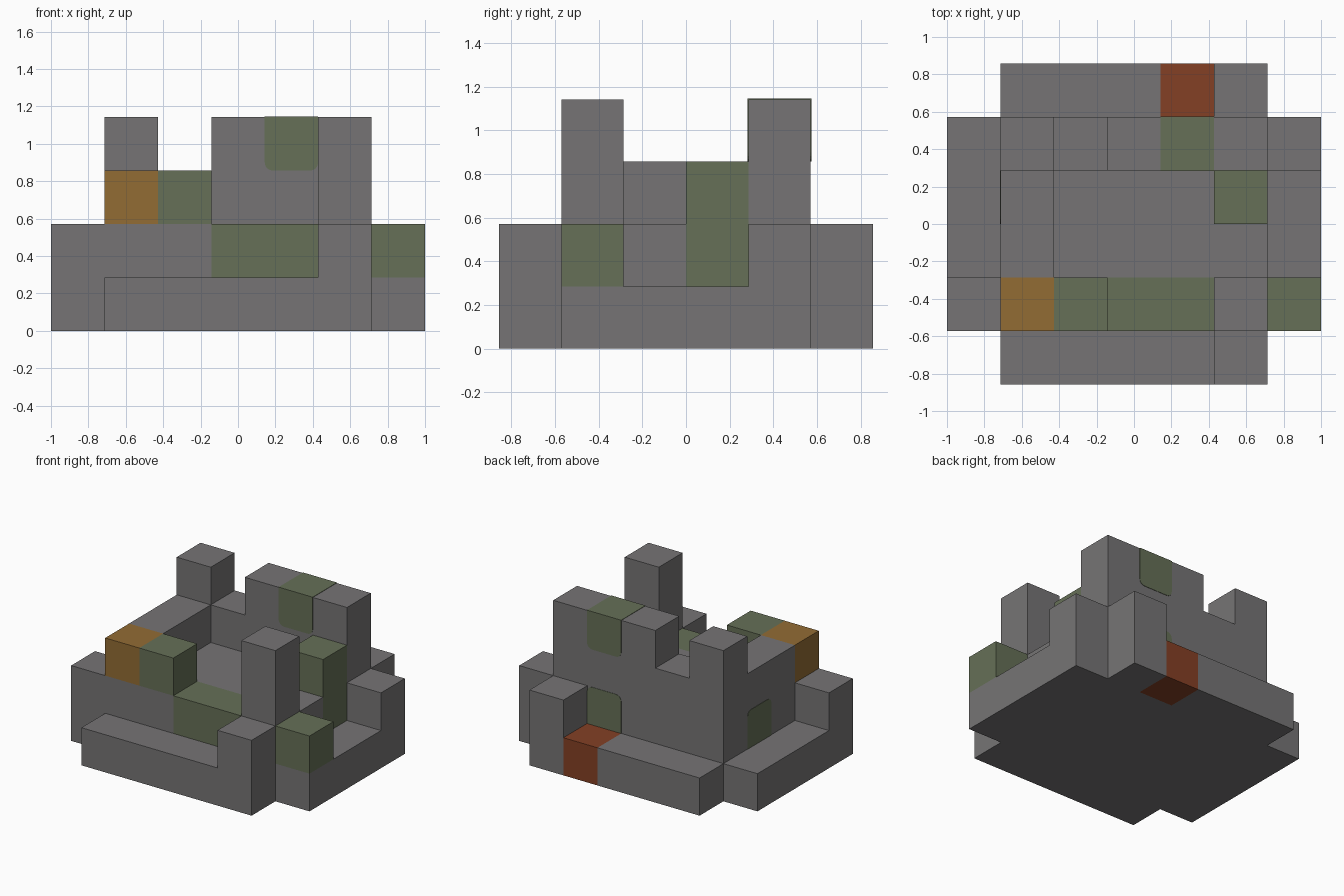
import bpy
import bmesh
from mathutils import Vector

U = 2 / 7                             # edge length of one block
ORIGIN = Vector((-3.5, -3, 0))        # grid corner, in blocks
SKIN = 0.01                           # patch stand-off, in blocks

cube = bpy.data.objects.get("Cube")
if cube:
    bpy.data.objects.remove(cube, do_unlink=True)


def material(name, rgb):
    mat = bpy.data.materials.new(name)
    mat.use_nodes = True
    colour = (*rgb, 1)
    mat.diffuse_color = colour
    bsdf = mat.node_tree.nodes["Principled BSDF"]
    bsdf.inputs["Base Color"].default_value = colour
    bsdf.inputs["Roughness"].default_value = 0.9
    return mat


STONE = material("grey stone", (0.18, 0.175, 0.178))
MOSS = material("moss green", (0.133, 0.162, 0.095))
OCHRE = material("ochre", (0.29, 0.15, 0.034))
RUST = material("rust red", (0.23, 0.051, 0.018))


def block(name, low, high, mat=STONE, round_axis=None, round_top=False):
    """Box between two grid corners; optionally rounds its top or bottom
    pair of edges that run along round_axis."""
    low, high = Vector(low), Vector(high)
    size, centre = high - low, (low + high) / 2
    bm = bmesh.new()
    bmesh.ops.create_cube(bm, size=1)
    for v in bm.verts:
        v.co = (ORIGIN + centre + v.co * size) * U
    if round_axis is not None:
        mid = centre.z * U
        edges = []
        for e in bm.edges:
            a, b = (v.co for v in e.verts)
            along = abs((a - b)[round_axis]) > 0.0001
            if along and (a.z > mid) == round_top:
                edges.append(e)
        bmesh.ops.bevel(bm, geom=edges, offset=0.15 * U, segments=4,
                        profile=0.5, affect='EDGES')
    mesh = bpy.data.meshes.new(name)
    bm.to_mesh(mesh)
    bm.free()
    mesh.materials.append(mat)
    obj = bpy.data.objects.new(name, mesh)
    bpy.context.collection.objects.link(obj)
    return obj


# Foundation with a step along the front and the back
block("foundation", (0, 1, 0), (7, 5, 1))
block("front_step", (1, 0, 0), (6, 1, 1))
block("back_step_right", (1, 5, 0), (4, 6, 1))
block("back_step_rust", (4, 5, 0), (5, 6, 1), RUST)
block("back_step_left", (5, 5, 0), (6, 6, 1))

# Low corner posts
block("front_post", (5, 0, 1), (6, 1, 2))
block("back_post", (5, 5, 1), (6, 6, 2))
block("left_back_post", (6, 4, 1), (7, 5, 2))
block("left_front_post", (6, 1, 1), (7, 2, 2), MOSS)
block("right_front_post", (0, 1, 1), (1, 2, 2))

# Raised courtyard floor with its mossy front sill
block("courtyard", (1, 2, 1), (5, 4, 2))
block("courtyard_left", (5, 2, 1), (6, 3, 2))
block("front_wall_base", (1, 1, 1), (3, 2, 2))
block("front_sill", (3, 1, 1), (5, 2, 2), MOSS)

# Walls and towers
block("front_wall_ochre", (1, 1, 2), (2, 2, 3), OCHRE)
block("front_wall_moss", (2, 1, 2), (3, 2, 3), MOSS)
block("front_tower", (5, 1, 1), (6, 2, 4))
block("left_wall_moss", (5, 3, 1), (6, 4, 3), MOSS)
block("right_wall", (1, 2, 2), (2, 4, 3))
block("back_tower", (1, 4, 1), (2, 5, 4))
block("back_notch", (2, 4, 1), (3, 5, 3))
block("back_wall", (3, 4, 1), (6, 5, 4))

# Rounded moss patches on the walls
block("wall_top_moss", (4, 4 - SKIN, 3), (5, 5 + SKIN, 4 + SKIN), MOSS,
      round_axis=1)
block("back_door_moss", (4, 5 - SKIN, 1), (5, 5 + SKIN, 2), MOSS,
      round_axis=1, round_top=True)
block("right_door_moss", (1 - SKIN, 3, 1), (1 + SKIN, 4, 2), MOSS,
      round_axis=0, round_top=True)
